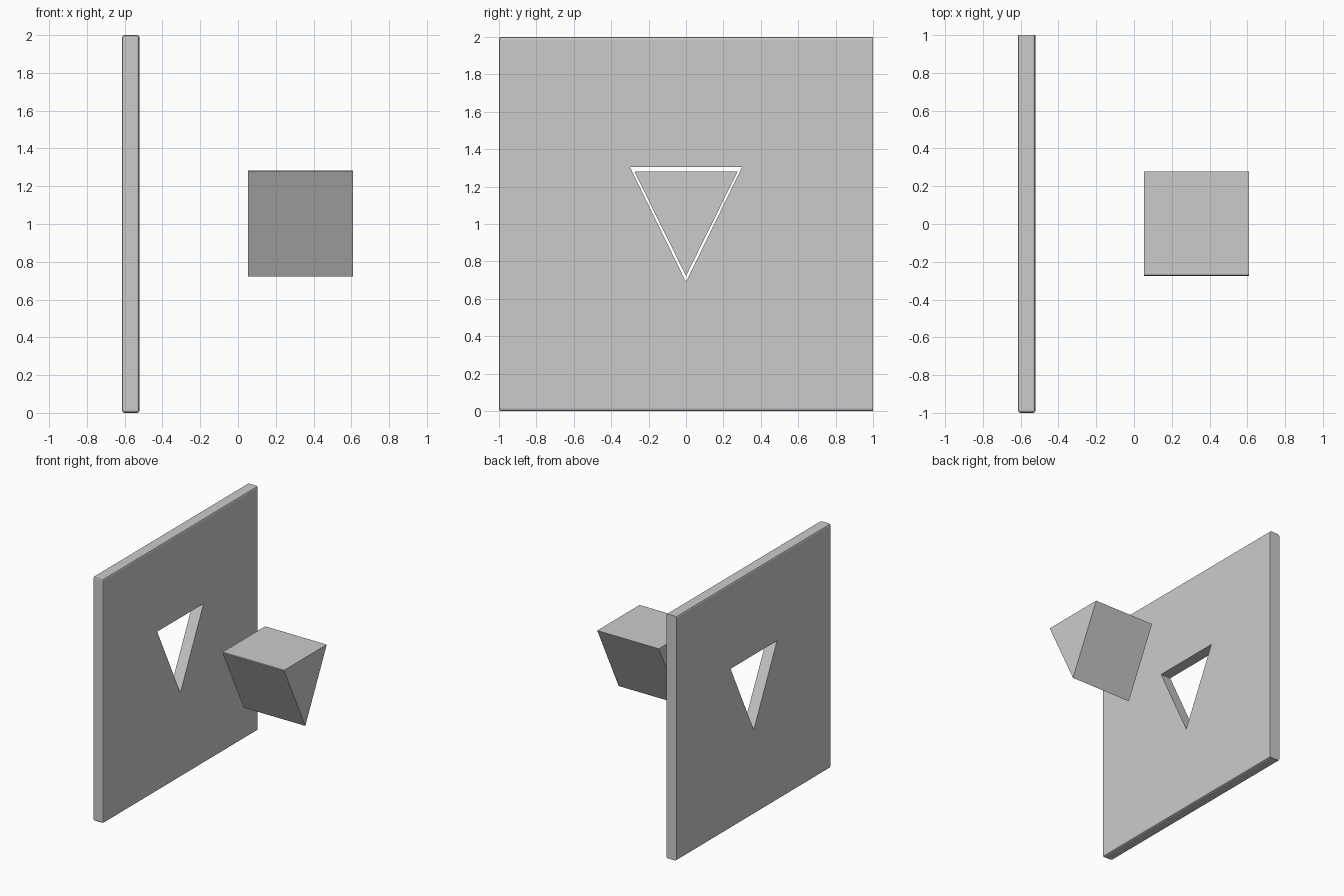
import bpy, bmesh

if "Cube" in bpy.data.objects:
    bpy.data.objects.remove(bpy.data.objects["Cube"])

TRI = [(-1, 0.5), (0, -0.5), (1, 0.5)]  # downward triangle, unit half-width / unit height


def make_object(name, bm):
    bmesh.ops.recalc_face_normals(bm, faces=bm.faces[:])
    mesh = bpy.data.meshes.new(name)
    bm.to_mesh(mesh)
    bm.free()
    obj = bpy.data.objects.new(name, mesh)
    bpy.context.collection.objects.link(obj)
    return obj


def prism(x0, x1, half_width, z0, z1):
    """Triangular prism running along x, point down."""
    bm = bmesh.new()
    pts = [(y * half_width, z0 + (t + 0.5) * (z1 - z0)) for y, t in TRI]
    face = bm.faces.new([bm.verts.new((x0, y, z)) for y, z in pts])
    ext = bmesh.ops.extrude_face_region(bm, geom=[face])
    for v in ext["geom"]:
        if isinstance(v, bmesh.types.BMVert):
            v.co.x = x1
    return bm


# Upright board, edges eased everywhere except around the back face
bm = bmesh.new()
bmesh.ops.create_cube(bm, size=1)
for v in bm.verts:
    v.co = (-0.568 + v.co.x * 0.092, v.co.y * 2, 1 + v.co.z * 2)
edges = [e for e in bm.edges if not all(v.co.y > 0.9 for v in e.verts)]
bmesh.ops.bevel(bm, geom=edges, offset=0.013, segments=2, profile=0.5, affect='EDGES')
board = make_object("board", bm)

# Triangular hole through the board
cutter = make_object("hole_cutter", prism(-0.8, -0.3, 0.30, 0.69, 1.305))
cutter.hide_render = True
cutter.hide_set(True)
mod = board.modifiers.new("hole", 'BOOLEAN')
mod.operation = 'DIFFERENCE'
mod.solver = 'EXACT'
mod.object = cutter

# Matching wedge block with a slightly eased front top edge
bm = prism(0.052, 0.61, 0.277, 0.722, 1.282)
edges = [e for e in bm.edges if all(v.co.y < -0.1 for v in e.verts)]
bmesh.ops.bevel(bm, geom=edges, offset=0.006, segments=1, affect='EDGES')
make_object("wedge_block", bm)
